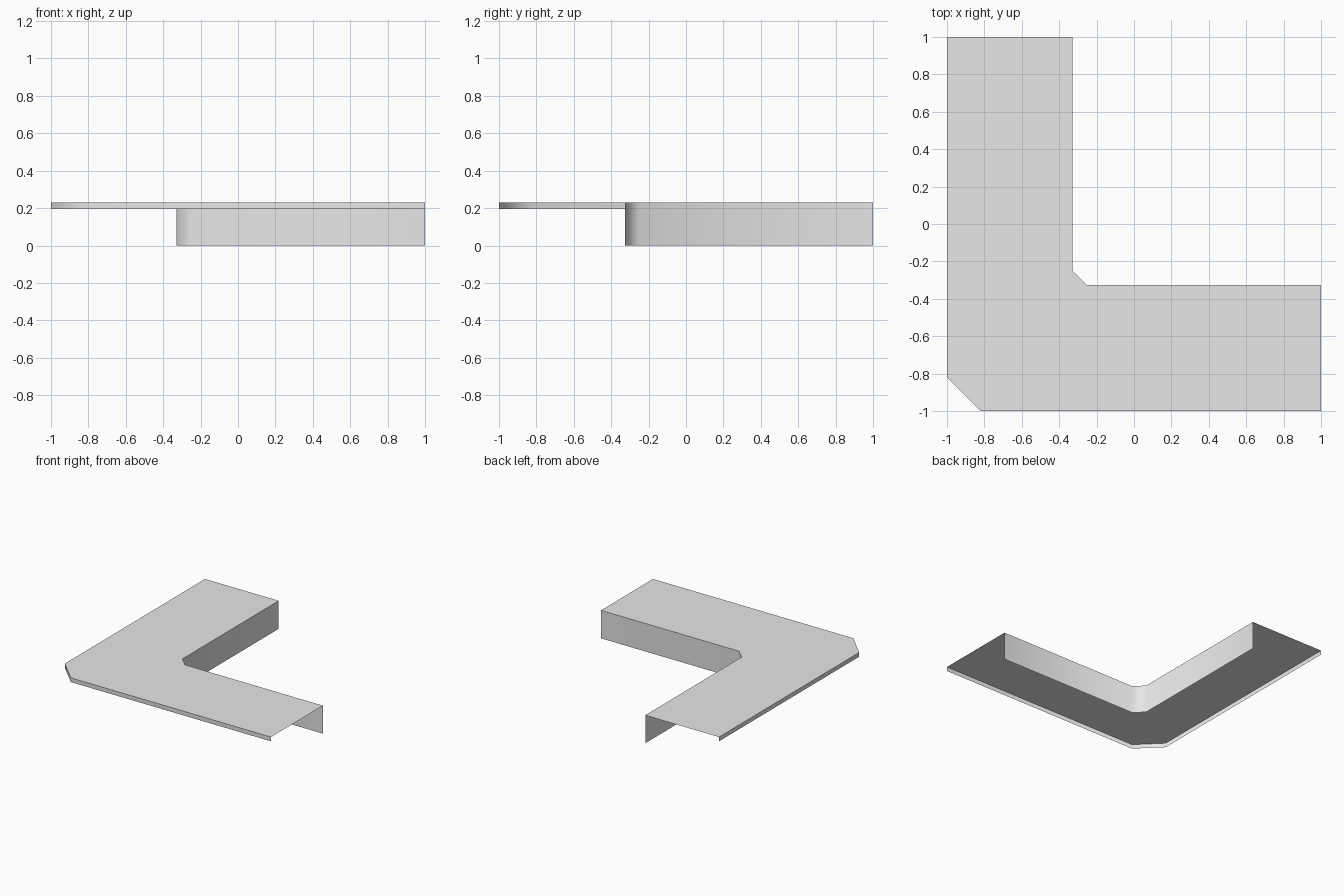
import bpy
import bmesh
import math

cube = bpy.data.objects.get("Cube")
if cube:
    bpy.data.objects.remove(cube, do_unlink=True)

TOP = 0.23
# Outer and inner edges of the L, each with a chamfered corner
OUTER = [(-1, 1), (-1, -0.82), (-0.82, -1), (1, -1)]
INNER = [(-0.33, 1), (-0.33, -0.25), (-0.255, -0.325), (1, -0.325)]

grey = bpy.data.materials.new("light_grey")
grey.use_nodes = True
colour = (0.8, 0.8, 0.8, 1)
grey.diffuse_color = colour
grey.node_tree.nodes["Principled BSDF"].inputs["Base Color"].default_value = colour


def finish(name, bm, smooth=False):
    mesh = bpy.data.meshes.new(name)
    bm.to_mesh(mesh)
    bm.free()
    mesh.materials.append(grey)
    obj = bpy.data.objects.new(name, mesh)
    bpy.context.collection.objects.link(obj)
    if smooth:
        bpy.ops.object.select_all(action="DESELECT")
        obj.select_set(True)
        bpy.context.view_layer.objects.active = obj
        bpy.ops.object.shade_smooth_by_angle(angle=math.radians(60))


def skirt(name, path, bottom):
    """Thin open wall hanging from the worktop along a path."""
    bm = bmesh.new()
    upper = [bm.verts.new((x, y, TOP)) for x, y in path]
    lower = [bm.verts.new((x, y, bottom)) for x, y in path]
    for i in range(len(path) - 1):
        bm.faces.new((upper[i], lower[i], lower[i + 1], upper[i + 1]))
    finish(name, bm, smooth=True)


# Worktop sheet
bm = bmesh.new()
bm.faces.new([bm.verts.new((x, y, TOP)) for x, y in OUTER + INNER[::-1]])
finish("worktop", bm)

# Shallow lip on the outer edge, full-height panel on the inner edge
skirt("outer_lip", OUTER, 0.195)
skirt("inner_panel", INNER[::-1], 0)
